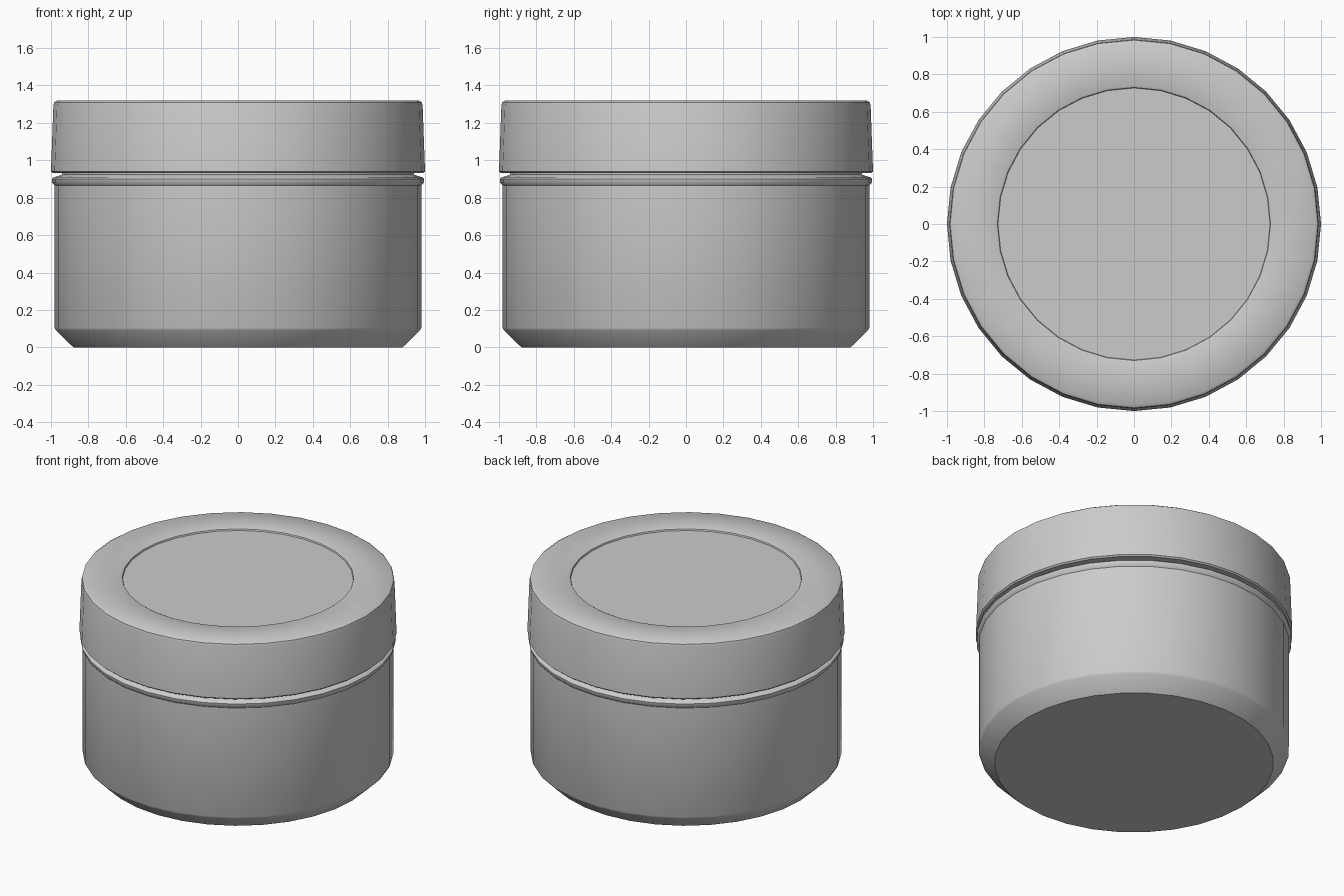
import bpy
import bmesh
import math

if "Cube" in bpy.data.objects:
    bpy.data.objects.remove(bpy.data.objects["Cube"])

SIDES = 32


def lathe(name, profile, angle=40):
    """Revolve a bottom-to-top (radius, z) profile and close both ends."""
    bm = bmesh.new()
    rings = []
    for r, z in profile:
        rings.append([bm.verts.new((r * math.cos(2 * math.pi * i / SIDES),
                                    r * math.sin(2 * math.pi * i / SIDES), z))
                      for i in range(SIDES)])
    for low, high in zip(rings, rings[1:]):
        for i in range(SIDES):
            j = (i + 1) % SIDES
            bm.faces.new((low[i], low[j], high[j], high[i]))
    bm.faces.new(rings[0][::-1])
    bm.faces.new(rings[-1])
    mesh = bpy.data.meshes.new(name)
    bm.to_mesh(mesh)
    bm.free()
    obj = bpy.data.objects.new(name, mesh)
    bpy.context.collection.objects.link(obj)
    bpy.ops.object.select_all(action='DESELECT')
    obj.select_set(True)
    bpy.context.view_layer.objects.active = obj
    bpy.ops.object.shade_smooth_by_angle(angle=math.radians(angle))
    return obj


# Jar body: chamfered foot, straight wall, small collar, neck hidden in the lid
lathe("jar_body", [
    (0.88, 0.0), (0.973, 0.09), (0.98, 0.105), (0.98, 0.865),
    (0.993, 0.88), (0.995, 0.9), (0.985, 0.91), (0.955, 0.918),
    (0.94, 0.925), (0.94, 1.2),
])

# Lid: slightly tapered skirt, rounded rim, shallow recessed top disc
lathe("lid", [
    (0.94, 0.931), (0.99, 0.931), (1.0, 0.94), (0.987, 1.295),
    (0.983, 1.31), (0.968, 1.32), (0.74, 1.32), (0.73, 1.315), (0.727, 1.305),
])
